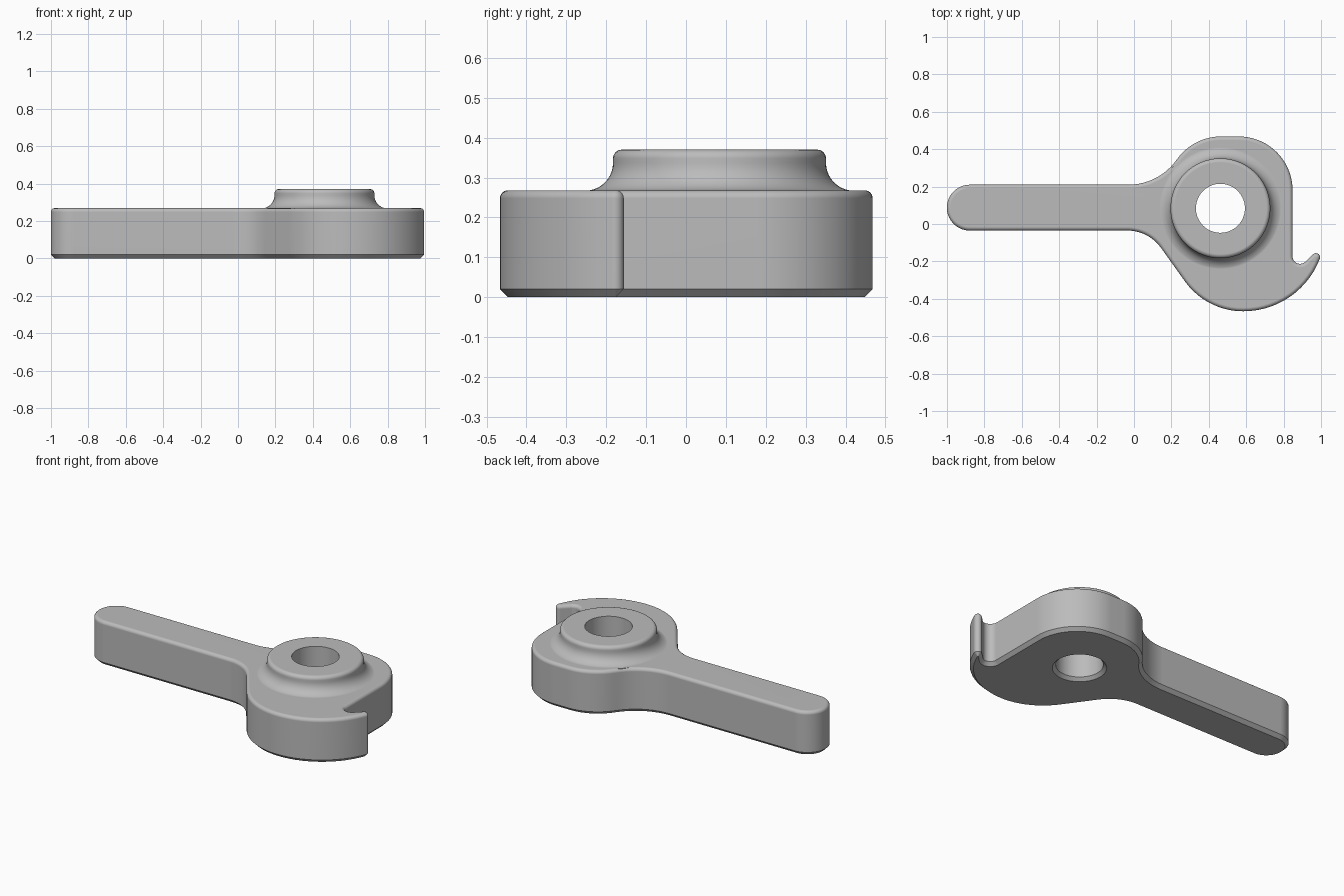
import bpy
import bmesh
from math import cos, sin, radians, pi

old = bpy.data.objects.get("Cube")
if old:
    bpy.data.objects.remove(old, do_unlink=True)

grey = bpy.data.materials.new("plain_grey")
grey.use_nodes = True
grey.diffuse_color = (0.5, 0.5, 0.5, 1)
grey.node_tree.nodes["Principled BSDF"].inputs["Base Color"].default_value = (0.5, 0.5, 0.5, 1)

HEIGHT = 0.268
EDGE = 0.02
BORE_X, BORE_Y = 0.462, 0.084

# Lever outline as tangent arcs: centre x, centre y, radius, start and end angle.
# Rising angles bulge outward, falling angles are hollows.
ARCS = [
    (-0.878, 0.0875, 0.1225, 90, 270),     # handle end
    (-0.035, -0.255, 0.22, 90, 35.8),      # lower neck
    (0.585, -0.082, 0.385, 215.8, 270),    # lower head
    (0.585, -0.029, 0.4376, -90, -21),     # outer side of hook
    (0.973, -0.178, 0.022, -21, 133.5),    # hook tip
    (0.888, -0.173, 0.04, -46.5, -180),    # hook notch
    (0.56, 0.18, 0.288, 0, 90),            # upper right head
    (0.465, 0.18, 0.288, 90, 145),         # upper left head
    (-0.03, 0.526, 0.316, -35, -90),       # upper neck
]


def outline(inset):
    pts = []
    for cx, cy, r, a0, a1 in ARCS:
        r += -inset if a1 > a0 else inset
        steps = max(6, round(abs(a1 - a0) / 5))
        for i in range(steps + 1):
            a = radians(a0 + (a1 - a0) * i / steps)
            p = (cx + r * cos(a), cy + r * sin(a))
            if not pts or abs(p[0] - pts[-1][0]) + abs(p[1] - pts[-1][1]) > 0.002 or inset:
                pts.append(p)
    return pts


def skin(name, rings):
    """Join equal rings of points into a closed solid."""
    bm = bmesh.new()
    loops = [[bm.verts.new(p) for p in ring] for ring in rings]
    count = len(loops[0])
    for low, high in zip(loops, loops[1:]):
        for i in range(count):
            j = (i + 1) % count
            bm.faces.new((low[i], low[j], high[j], high[i]))
    bm.faces.new(loops[0][::-1])
    bm.faces.new(loops[-1])
    bmesh.ops.remove_doubles(bm, verts=bm.verts, dist=0.0001)
    bmesh.ops.recalc_face_normals(bm, faces=bm.faces)
    mesh = bpy.data.meshes.new(name)
    bm.to_mesh(mesh)
    bm.free()
    mesh.materials.append(grey)
    obj = bpy.data.objects.new(name, mesh)
    bpy.context.collection.objects.link(obj)
    return obj


def lathe(name, profile, sides=96):
    return skin(name, [[(BORE_X + r * cos(2 * pi * i / sides),
                         BORE_Y + r * sin(2 * pi * i / sides), z)
                        for i in range(sides)] for r, z in profile])


def rounded(radius, z, size, steps=6):
    """Quarter-round from a vertical wall up to a flat top."""
    return [(radius - size + size * cos(i * pi / 2 / steps),
             z - size + size * sin(i * pi / 2 / steps)) for i in range(steps + 1)]


# Lever plate: chamfered below, rounded above
levels = [(EDGE, 0), (0, EDGE)] + [(-x, z) for x, z in rounded(0, HEIGHT, EDGE)]


def full_outline(inset):
    pts = []
    for cx, cy, r, a0, a1 in ARCS:
        r += -inset if a1 > a0 else inset
        steps = max(6, round(abs(a1 - a0) / 5))
        # Skip the last point where two arcs meet without a straight run
        last = steps if (cx, a1) not in ((0.585, 270), (0.585, -21), (0.465, 145)) else steps - 1
        for i in range(last + 1):
            a = radians(a0 + (a1 - a0) * i / steps)
            pts.append((cx + r * cos(a), cy + r * sin(a)))
    return pts


lever = skin("lever", [[(x, y, z) for x, y in full_outline(d)] for d, z in levels])

# Raised boss with a hollow fillet at its foot
FILLET = 0.07
foot = [(0.267 + FILLET * (1 - cos(i * pi / 20)),
         HEIGHT - 0.001 + FILLET * (1 - sin(i * pi / 20))) for i in range(10, -1, -1)]
boss = lathe("boss", [(0.337, 0.15)] + foot + rounded(0.267, 0.37, 0.022))

# Bore with a chamfer at the bottom
bore = lathe("bore_cutter", [(0.2, -0.05), (0.131, 0.019), (0.131, 0.5)])
bore.hide_render = True
bore.hide_set(True)

bpy.context.view_layer.objects.active = lever
lever.select_set(True)
for tool, operation in ((boss, "UNION"), (bore, "DIFFERENCE")):
    mod = lever.modifiers.new(operation.lower(), "BOOLEAN")
    mod.operation = operation
    mod.solver = "EXACT"
    mod.object = tool
    bpy.ops.object.modifier_apply(modifier=mod.name)
    bpy.data.objects.remove(tool, do_unlink=True)

# Soft shading on the rounds, clean flats
bpy.ops.object.shade_smooth_by_angle(angle=radians(30))
weighted = lever.modifiers.new("clean_flats", "WEIGHTED_NORMAL")
weighted.keep_sharp = True
